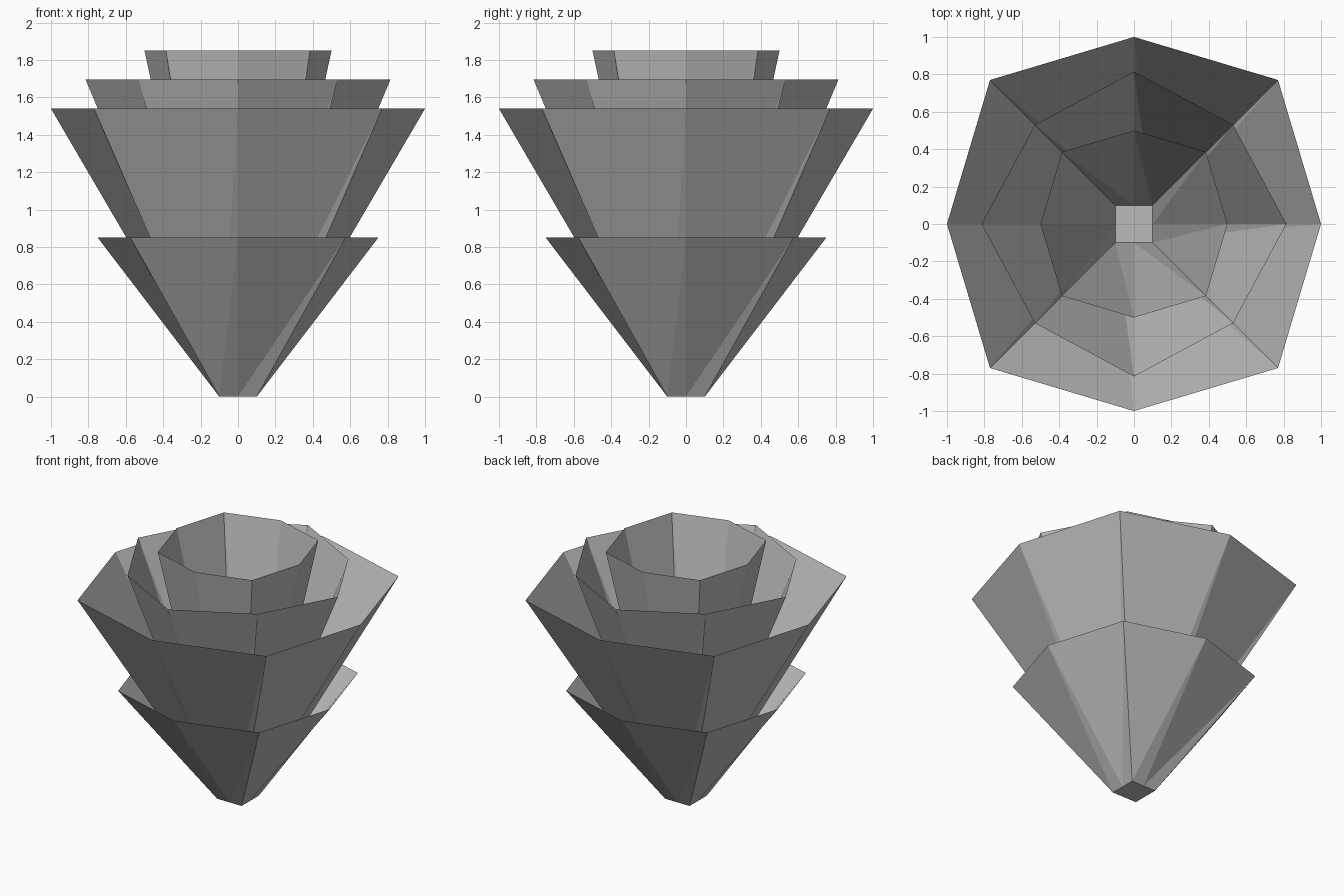
import bpy
import bmesh

if "Cube" in bpy.data.objects:
    bpy.data.objects.remove(bpy.data.objects["Cube"], do_unlink=True)

grey = bpy.data.materials.new("plain_grey")
grey.use_nodes = True
colour = (0.5, 0.5, 0.5, 1.0)
grey.diffuse_color = colour
grey.node_tree.nodes["Principled BSDF"].inputs["Base Color"].default_value = colour

BASE = 0.1  # half width of the shared square foot


def ring(bm, side, corner, z):
    """Eight points, anticlockwise: side middles and corners in turn."""
    points = []
    x, y = 0, -1
    for _ in range(4):
        points.append(bm.verts.new((x * side, y * side, z)))
        points.append(bm.verts.new(((x - y) * corner, (y + x) * corner, z)))
        x, y = -y, x
    return points


def petal_cup(name, side, corner, height, closed=False):
    """Open cup flaring from the square foot to an eight-sided rim."""
    bm = bmesh.new()
    low = ring(bm, BASE, BASE, 0)
    top = ring(bm, side, corner, height)
    for i in range(8):
        j = (i + 1) % 8
        bm.faces.new((low[i], low[j], top[j]))
        bm.faces.new((low[i], top[j], top[i]))
    if closed:
        bm.faces.new(low[::-1])
    mesh = bpy.data.meshes.new(name)
    bm.to_mesh(mesh)
    bm.free()
    mesh.materials.append(grey)
    obj = bpy.data.objects.new(name, mesh)
    bpy.context.collection.objects.link(obj)
    return obj


# Nested cups, from the lowest outer one to the tallest inner one
petal_cup("lower_petals", 0.75, 0.575, 0.85, closed=True)
petal_cup("wide_petals", 1.0, 0.77, 1.54)
petal_cup("middle_petals", 0.815, 0.53, 1.695)
petal_cup("inner_petals", 0.5, 0.385, 1.85)
